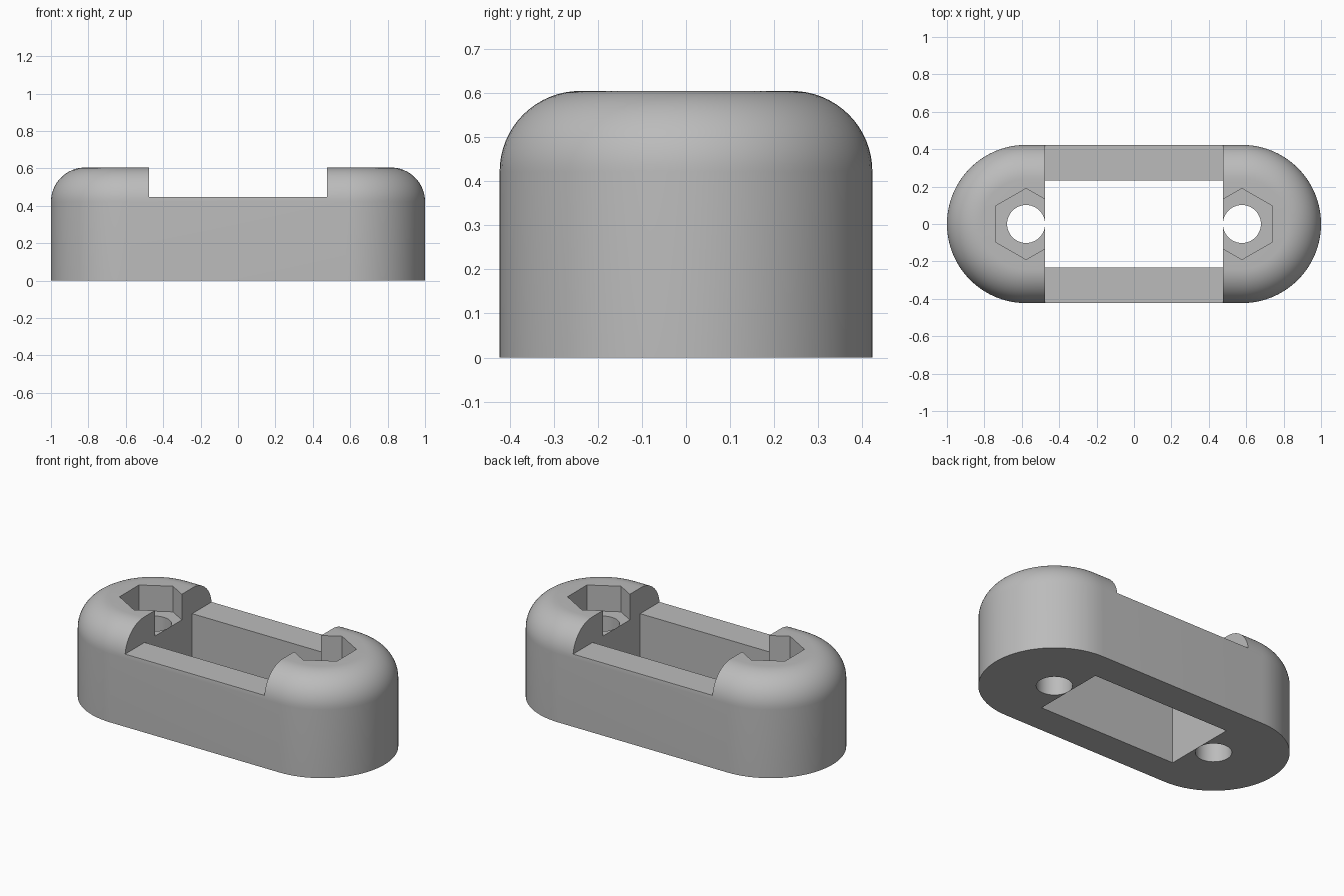
import bpy, bmesh
from math import pi, sin, cos, radians

cube = bpy.data.objects.get("Cube")
if cube:
    bpy.data.objects.remove(cube)

HALF_WIDTH, HEIGHT, FILLET = 0.423, 0.605, 0.183
END = 1.0 - HALF_WIDTH            # centre of each rounded end
SLOT_X, SLOT_Y, LEDGE = 0.475, 0.232, 0.447

grey = bpy.data.materials.new("plain_grey")
grey.use_nodes = True
grey.diffuse_color = (0.5, 0.5, 0.5, 1)
grey.node_tree.nodes["Principled BSDF"].inputs["Base Color"].default_value = (0.5, 0.5, 0.5, 1)


def loft(name, rings):
    """Closed solid skinned through matching rings of points."""
    bm = bmesh.new()
    loops = [[bm.verts.new(p) for p in ring] for ring in rings]
    n = len(loops[0])
    for a, b in zip(loops, loops[1:]):
        for i in range(n):
            j = (i + 1) % n
            bm.faces.new((a[i], a[j], b[j], b[i]))
    bm.faces.new(loops[0][::-1])
    bm.faces.new(loops[-1])
    bmesh.ops.recalc_face_normals(bm, faces=bm.faces)
    mesh = bpy.data.meshes.new(name)
    bm.to_mesh(mesh)
    bm.free()
    mesh.materials.append(grey)
    obj = bpy.data.objects.new(name, mesh)
    bpy.context.collection.objects.link(obj)
    return obj


def stadium(radius, z, steps=40):
    pts = []
    for side in (1, -1):
        for k in range(steps + 1):
            t = -pi / 2 + pi * k / steps
            pts.append((side * (END + radius * cos(t)), side * radius * sin(t), z))
    return pts


def prism(name, x, radius, sides, z0, z1):
    """Upright prism with a corner pointing along y."""
    angles = [pi / 2 + 2 * pi * k / sides for k in range(sides)]
    return loft(name, [[(x + radius * cos(a), radius * sin(a), z) for a in angles]
                       for z in (z0, z1)])


# Rounded body with a filleted top edge
rings = [stadium(HALF_WIDTH, 0)]
for k in range(17):
    a = pi / 2 * k / 16
    rings.append(stadium(HALF_WIDTH - FILLET * (1 - cos(a)), HEIGHT - FILLET * (1 - sin(a))))
body = loft("rounded_body", rings)

# Cutter for the through slot and the wider notch above it
half = [(SLOT_Y, -0.2), (SLOT_Y, LEDGE), (0.6, LEDGE), (0.6, 0.8)]
section = half + [(-y, z) for y, z in reversed(half)]
cutters = [loft("slot_cutter", [[(x, y, z) for y, z in section] for x in (-SLOT_X, SLOT_X)])]

# Cutters for the screw holes and hexagonal nut pockets
for label, side in (("left", 1), ("right", -1)):
    cutters.append(prism(label + "_hole_cutter", side * END, 0.1015, 48, -0.2, 0.55))
    cutters.append(prism(label + "_nut_cutter", side * END, 0.19, 6, LEDGE, 0.8))

# Cut the body and keep only the finished part
for cutter in cutters:
    mod = body.modifiers.new(cutter.name, "BOOLEAN")
    mod.operation, mod.solver, mod.object = "DIFFERENCE", "EXACT", cutter
bpy.context.view_layer.objects.active = body
body.select_set(True)
for cutter in cutters:
    bpy.ops.object.modifier_apply(modifier=cutter.name)
    bpy.data.objects.remove(cutter)
bpy.ops.object.shade_smooth_by_angle(angle=radians(30))
